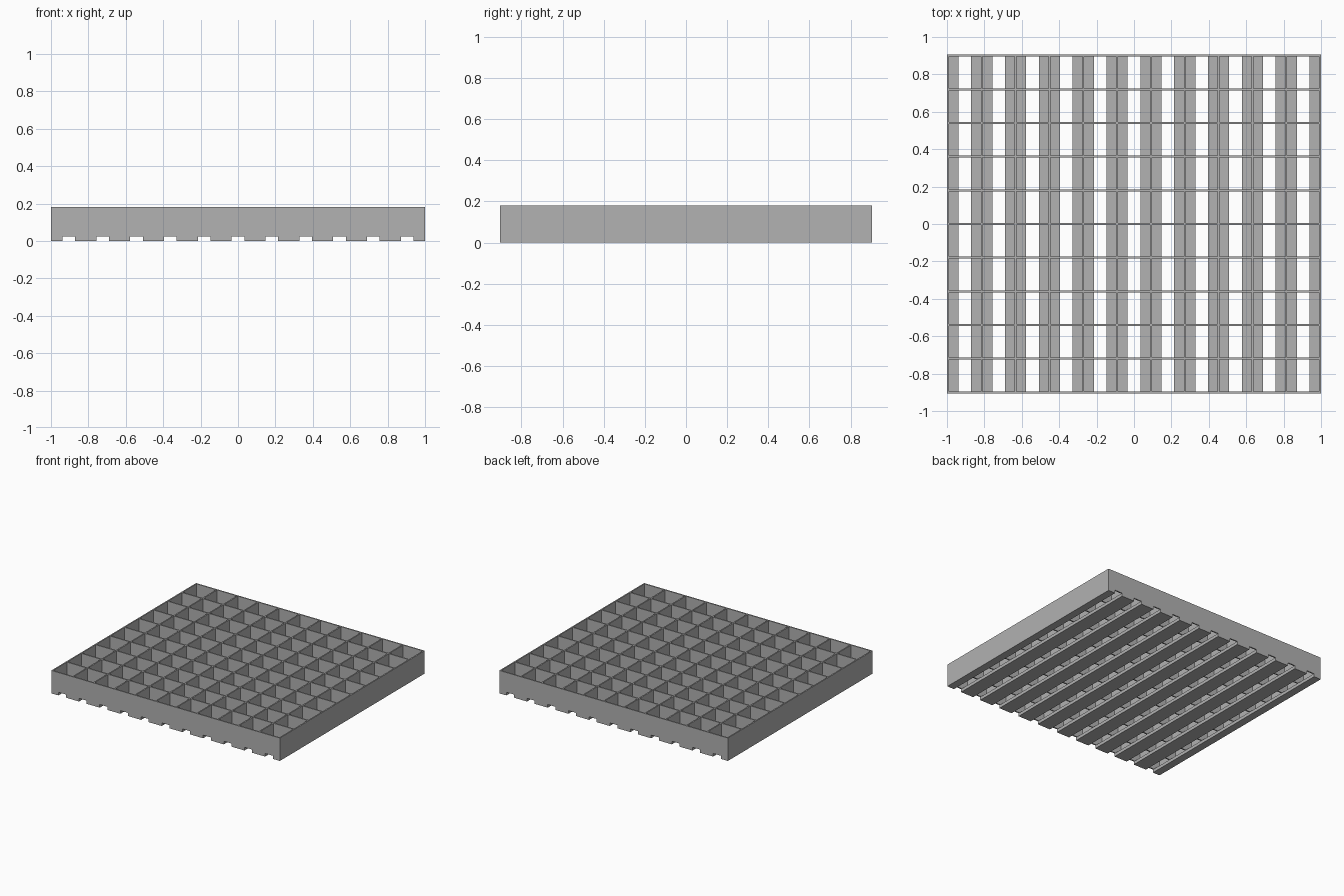
import bpy
import bmesh
from itertools import accumulate

cube = bpy.data.objects.get("Cube")
if cube:
    bpy.data.objects.remove(cube, do_unlink=True)

# Overall sizes
COLS, ROWS = 11, 10
LENGTH, DEPTH, HEIGHT = 2.0, 1.81, 0.181
WALL, SLOT, FLOOR = 0.01, 0.067, 0.025

grey = bpy.data.materials.new("plain grey")
grey.use_nodes = True
colour = (0.445, 0.445, 0.445, 1)
grey.diffuse_color = colour
grey.node_tree.nodes["Principled BSDF"].inputs["Base Color"].default_value = colour


def lines(widths):
    """Edge positions of consecutive strips, centred on zero."""
    half = sum(widths) / 2
    return [v - half for v in accumulate(widths, initial=0)]


# Strips across the tray: each bay is shelf, slot, shelf, then a wall
bay = (LENGTH - WALL) / COLS - WALL
shelf = (bay - SLOT) / 2
x_kinds = ["wall"] + ["shelf", "slot", "shelf", "wall"] * COLS
x_lines = lines([{"wall": WALL, "shelf": shelf, "slot": SLOT}[k] for k in x_kinds])

# Strips from front to back: open bays between walls
row = (DEPTH - WALL) / ROWS - WALL
y_kinds = ["wall"] + ["open", "wall"] * ROWS
y_lines = lines([{"wall": WALL, "open": row}[k] for k in y_kinds])
z_lines = [0, FLOOR, HEIGHT]


def solid(i, j, k):
    """Slatted floor below, crossing walls above."""
    if not (0 <= i < len(x_kinds) and 0 <= j < len(y_kinds) and 0 <= k < 2):
        return False
    if k == 0:
        return x_kinds[i] != "slot"
    return "wall" in (x_kinds[i], y_kinds[j])


# Skin the one-piece tray: a face wherever solid meets air
bm = bmesh.new()
verts = {}


def corner(key):
    if key not in verts:
        i, j, k = key
        verts[key] = bm.verts.new((x_lines[i], y_lines[j], z_lines[k]))
    return verts[key]


def skin_cell(cell):
    for axis in range(3):
        u, v = (axis + 1) % 3, (axis + 2) % 3
        for side in (0, 1):
            beside = list(cell)
            beside[axis] += 2 * side - 1
            if solid(*beside):
                continue
            ring = []
            for du, dv in ((0, 0), (1, 0), (1, 1), (0, 1)):
                key = list(cell)
                key[axis] += side
                key[u] += du
                key[v] += dv
                ring.append(corner(tuple(key)))
            bm.faces.new(ring if side else ring[::-1])


for i in range(len(x_kinds)):
    for j in range(len(y_kinds)):
        for k in range(2):
            if solid(i, j, k):
                skin_cell((i, j, k))

mesh = bpy.data.meshes.new("grid_tray")
bm.to_mesh(mesh)
bm.free()
mesh.materials.append(grey)
tray = bpy.data.objects.new("grid_tray", mesh)
bpy.context.collection.objects.link(tray)
